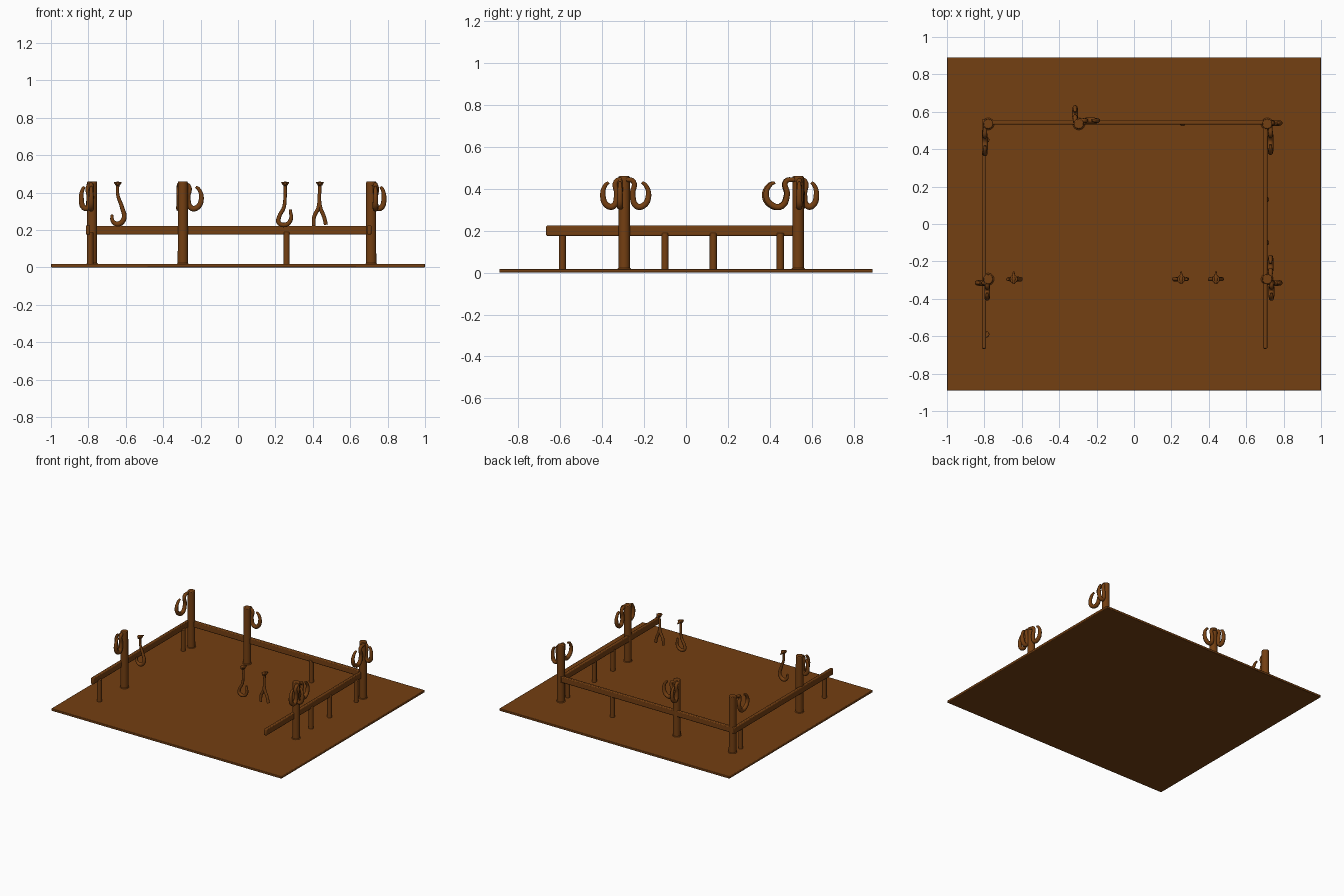
import bpy, math
from mathutils import Vector

if "Cube" in bpy.data.objects:
    bpy.data.objects.remove(bpy.data.objects["Cube"])

brown = bpy.data.materials.new("rust_brown")
brown.diffuse_color = (0.175, 0.05, 0.006, 1)
brown.use_nodes = True
brown.node_tree.nodes["Principled BSDF"].inputs["Base Color"].default_value = brown.diffuse_color


def finish(ob, name, bevel=0.0):
    ob.name = name
    ob.data.materials.clear()
    ob.data.materials.append(brown)
    if bevel:
        m = ob.modifiers.new("soft_edges", 'BEVEL')
        m.width = bevel
        m.segments = 2
    bpy.ops.object.select_all(action='DESELECT')
    ob.select_set(True)
    bpy.context.view_layer.objects.active = ob
    bpy.ops.object.shade_smooth_by_angle(angle=math.radians(40))


def box(name, lo, hi, bevel):
    lo, hi = Vector(lo), Vector(hi)
    bpy.ops.mesh.primitive_cube_add(size=1, location=(lo + hi) / 2)
    ob = bpy.context.object
    ob.scale = hi - lo
    bpy.ops.object.transform_apply(location=False, rotation=False, scale=True)
    finish(ob, name, bevel)


def post(name, x, y, r, z0, z1, r2=None):
    bpy.ops.mesh.primitive_cone_add(vertices=14, radius1=r, radius2=r2 or r,
                                    depth=z1 - z0, location=(x, y, (z0 + z1) / 2))
    finish(bpy.context.object, name, 0.005)


def tube(name, pts, r):
    """Round bar along a smooth path; each point is (x, y, z, thickness)."""
    cu = bpy.data.curves.new(name, 'CURVE')
    cu.dimensions = '3D'
    cu.bevel_depth = r
    cu.bevel_resolution = 3
    cu.resolution_u = 6
    cu.use_fill_caps = True
    sp = cu.splines.new('BEZIER')
    sp.bezier_points.add(len(pts) - 1)
    for bp, p in zip(sp.bezier_points, pts):
        bp.co = p[:3]
        bp.radius = p[3]
        bp.handle_left_type = bp.handle_right_type = 'AUTO'
    ob = bpy.data.objects.new(name, cu)
    bpy.context.collection.objects.link(ob)
    bpy.ops.object.select_all(action='DESELECT')
    ob.select_set(True)
    bpy.context.view_layer.objects.active = ob
    bpy.ops.object.convert(target='MESH')
    finish(bpy.context.object, name)


# Ground plate
box("ground_plate", (-1, -0.89, 0), (1, 0.89, 0.018), 0.004)

# Rails on three sides
box("back_rail", (-0.79, 0.532, 0.175), (0.72, 0.557, 0.222), 0.006)
box("left_rail", (-0.813, -0.667, 0.175), (-0.79, 0.56, 0.225), 0.006)
box("right_rail", (0.69, -0.667, 0.175), (0.713, 0.56, 0.225), 0.006)

# Tall posts
for x, y in [(-0.78, 0.535), (-0.295, 0.535), (0.712, 0.535),
             (-0.78, -0.295), (0.712, -0.295)]:
    post("tall_post", x, y, 0.028, 0.01, 0.46, 0.027)
    post("post_foot", x, y, 0.036, 0.012, 0.024, 0.029)

# Short rail supports
for x, y in [(0.26, 0.54), (-0.79, -0.59), (-0.79, 0.45),
             (0.705, -0.10), (0.705, 0.13), (0.712, 0.45)]:
    post("short_support", x, y, 0.017, 0.01, 0.19)

# Curved hooks on the posts: profile is (distance out, height, thickness)
PROFILE = [(0.015, 0.445, 0.8), (0.055, 0.435, 0.9), (0.05, 0.37, 1.0),
           (0.075, 0.317, 1.1), (0.115, 0.32, 1.1), (0.145, 0.365, 1.0),
           (0.125, 0.42, 0.7), (0.105, 0.43, 0.5)]
# (x, y, direction x, direction y, reach)
for x, y, dx, dy, s in [
        (-0.797, 0.535, 0, -1, 1.1), (0.73, 0.535, 0, -1, 1.05),
        (0.712, 0.54, 1, 0, 0.47), (-0.315, 0.535, 0, 1, 0.6),
        (-0.305, 0.553, 1, 0, 0.75), (-0.785, -0.295, 0, -1, 0.7),
        (-0.775, -0.315, -1, 0, 0.43), (0.735, -0.295, 0, -1, 0.7),
        (0.73, -0.295, 0, 1, 0.8), (0.712, -0.315, 1, 0, 0.47)]:
    tube("post_hook", [(x + dx * d * s, y + dy * d * s, z, w)
                       for d, z, w in PROFILE], 0.014)

# Hanging hooks along the front: (x, z, thickness)
FY = -0.295
HANGING = {
    "hanging_hook": [(-0.643, 0.45, 0.8), (-0.643, 0.39, 0.8), (-0.62, 0.32, 1),
                     (-0.61, 0.26, 1.2), (-0.64, 0.232, 1.3), (-0.668, 0.245, 1),
                     (-0.675, 0.282, 0.7)],
    "hanging_loop": [(0.252, 0.45, 0.8), (0.252, 0.38, 0.8), (0.245, 0.32, 0.9),
                     (0.22, 0.27, 1), (0.218, 0.24, 1.1), (0.25, 0.227, 1.1),
                     (0.28, 0.25, 1), (0.28, 0.31, 0.7)],
    "fork_left": [(0.438, 0.45, 0.8), (0.435, 0.38, 0.9), (0.43, 0.32, 1),
                  (0.407, 0.27, 1), (0.405, 0.222, 0.9)],
    "fork_right": [(0.435, 0.36, 0.9), (0.44, 0.32, 1), (0.46, 0.27, 1),
                   (0.47, 0.228, 1)],
}
for name, pts in HANGING.items():
    tube(name, [(x, FY, z, w) for x, z, w in pts], 0.011)

# Flared heads of the hanging hooks, plus side lugs
for x in (-0.643, 0.252, 0.438):
    post("hook_head", x, FY, 0.01, 0.435, 0.456, 0.024)
    tube("head_lug", [(x, FY - 0.025, 0.448, 0.8), (x, FY, 0.45, 1.2),
                      (x, FY + 0.04, 0.445, 0.5)], 0.009)
